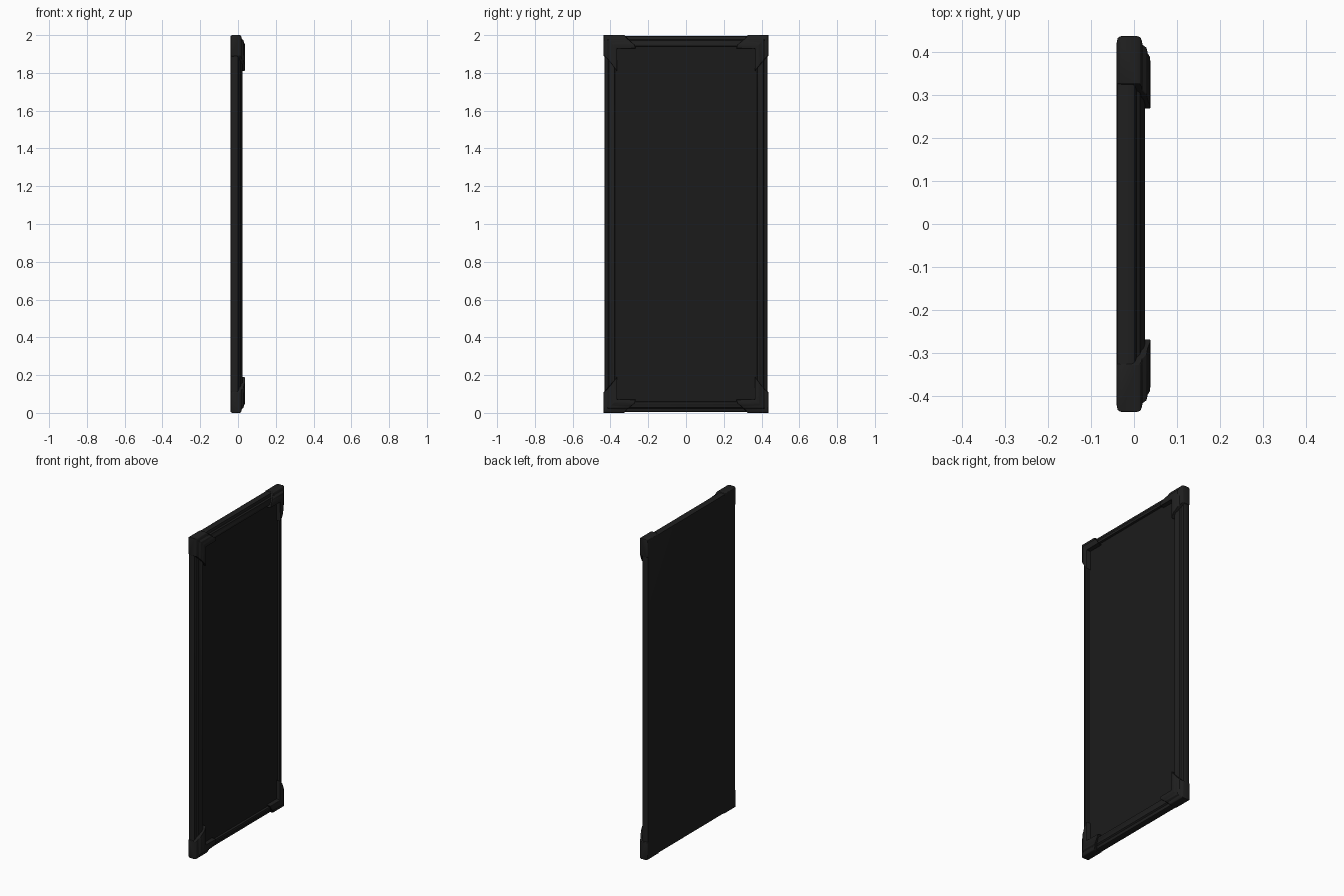
import bpy, bmesh

if "Cube" in bpy.data.objects:
    bpy.data.objects.remove(bpy.data.objects["Cube"])

W, H = 0.436, 1.0          # half width (y) and half height (z) at the corner caps
G = 0.004                  # how far the caps stand proud of the frame


def material(name, v):
    m = bpy.data.materials.new(name)
    m.diffuse_color = (v, v, v, 1)
    m.use_nodes = True
    m.node_tree.nodes["Principled BSDF"].inputs["Base Color"].default_value = m.diffuse_color
    return m


dark = material("dark_frame", 0.014)
glass = material("dark_panel", 0.011)


def finish(name, bm, mat, bevel=0.0):
    bmesh.ops.recalc_face_normals(bm, faces=bm.faces)
    me = bpy.data.meshes.new(name)
    bm.to_mesh(me)
    bm.free()
    ob = bpy.data.objects.new(name, me)
    bpy.context.collection.objects.link(ob)
    me.materials.append(mat)
    if bevel:
        b = ob.modifiers.new("bevel", 'BEVEL')
        b.width, b.segments, b.limit_method = bevel, 2, 'ANGLE'
        b.angle_limit = 0.5
    bpy.ops.object.select_all(action='DESELECT')
    ob.select_set(True)
    bpy.context.view_layer.objects.active = ob
    bpy.ops.object.shade_smooth_by_angle(angle=0.6)
    return ob


# Moulded frame with flat back: rectangular rings of (inset, x)
frame_profile = [(0.014, -0.041), (0.004, -0.038), (0, -0.031), (0, -0.006),
                 (0.003, 0.001), (0.010, 0.004), (0.018, 0.006), (0.024, 0.014),
                 (0.034, 0.017), (0.040, 0.023), (0.048, 0.025), (0.054, 0.023),
                 (0.056, 0.008)]
bm = bmesh.new()
rings = []
for d, x in frame_profile:
    y, z = W - G - d, H - G - d
    rings.append([bm.verts.new((x, sy * y, H + sz * z))
                  for sy, sz in ((-1, -1), (1, -1), (1, 1), (-1, 1))])
for a, b in zip(rings, rings[1:]):
    for i in range(4):
        j = (i + 1) % 4
        bm.faces.new((a[i], a[j], b[j], b[i]))
bm.faces.new(rings[0])
bm.faces.new(rings[-1])
finish("frame", bm, dark)

# Recessed front panel
bm = bmesh.new()
bmesh.ops.create_cube(bm, size=1)
for v in bm.verts:
    v.co = (0.008 + v.co.x * 0.004, v.co.y * 2 * (W - 0.058), H + v.co.z * 2 * (H - 0.058))
finish("panel", bm, glass)

# Mitred corner caps: (inset, x, arm length), arms cut diagonally
cap_profile = [(0.014, -0.040, 0.11), (0.004, -0.038, 0.11), (0, -0.031, 0.11),
               (0, 0.008, 0.11), (0.003, 0.015, 0.11), (0.010, 0.018, 0.115),
               (0.020, 0.020, 0.125), (0.027, 0.029, 0.135), (0.040, 0.032, 0.15),
               (0.048, 0.037, 0.162), (0.060, 0.038, 0.176), (0.070, 0.036, 0.19),
               (0.072, 0.008, 0.19)]


def corner_cap(name, sy, sz):
    bm = bmesh.new()
    ends = [[], [], []]
    for d, x, e in cap_profile:
        for lst, (dy, dz) in zip(ends, ((d, e), (d, d), (min(e, 0.168), d))):
            lst.append(bm.verts.new((x, sy * (W - dy), H + sz * (H - dz))))
    n = len(cap_profile)
    for a, b in zip(ends, ends[1:]):
        for i in range(n):
            j = (i + 1) % n
            bm.faces.new((a[i], a[j], b[j], b[i]))
    bm.faces.new(ends[0])
    bm.faces.new(ends[2])
    finish(name, bm, dark, 0.0015)


for sy, side in ((-1, "left"), (1, "right")):
    for sz, level in ((-1, "bottom"), (1, "top")):
        corner_cap(f"corner_cap_{level}_{side}", sy, sz)
